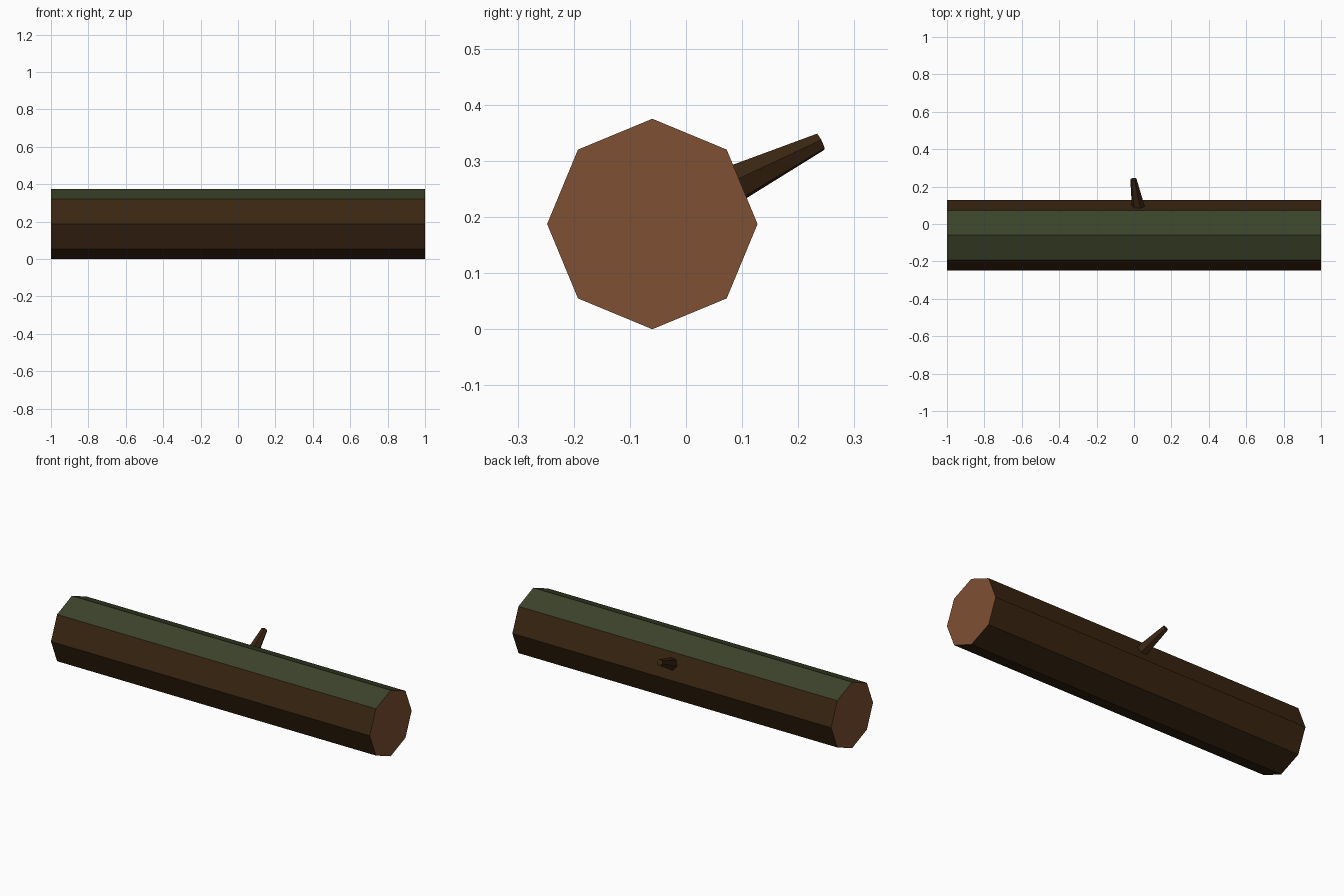
import bpy
import math
from mathutils import Vector

if "Cube" in bpy.data.objects:
    bpy.data.objects.remove(bpy.data.objects["Cube"])


def material(name, rgb):
    m = bpy.data.materials.new(name)
    m.diffuse_color = (*rgb, 1)
    m.use_nodes = True
    m.node_tree.nodes["Principled BSDF"].inputs["Base Color"].default_value = m.diffuse_color
    return m


bark = material("dark bark", (0.042, 0.019, 0.006))
moss = material("moss green", (0.045, 0.056, 0.023))
wood = material("cut wood", (0.21, 0.08, 0.032))


def tapered(name, start, end, r1, r2, sides, spin, mats):
    """Flat-sided tapered cylinder between two points."""
    start, end = Vector(start), Vector(end)
    axis = end - start
    bpy.ops.mesh.primitive_cone_add(vertices=sides, radius1=r1, radius2=r2, depth=axis.length)
    ob = bpy.context.object
    ob.name = name
    rot = axis.to_track_quat('Z', 'Y').to_matrix().to_4x4()
    for v in ob.data.vertices:
        a, c = math.cos(spin), math.sin(spin)
        p = Vector((v.co.x * a - v.co.y * c, v.co.x * c + v.co.y * a, v.co.z))
        v.co = rot @ p + (start + end) / 2
    for m in mats:
        ob.data.materials.append(m)
    ob.data.update()
    return ob


# Octagonal log: sawn ends, moss on the upward faces
log = tapered("log", (-1, -0.06, 0.1875), (1, -0.06, 0.1875), 0.1875, 0.1875, 8, 0,
              [bark, moss, wood])
for p in log.data.polygons:
    if abs(p.normal.x) > 0.9:
        p.material_index = 2
    elif p.normal.z > 0.7:
        p.material_index = 1

# Broken branch stub on the back
tapered("branch_stub", (0.03, 0.05, 0.241), (-0.003, 0.24, 0.334), 0.04, 0.017, 6, 0.3, [bark])
